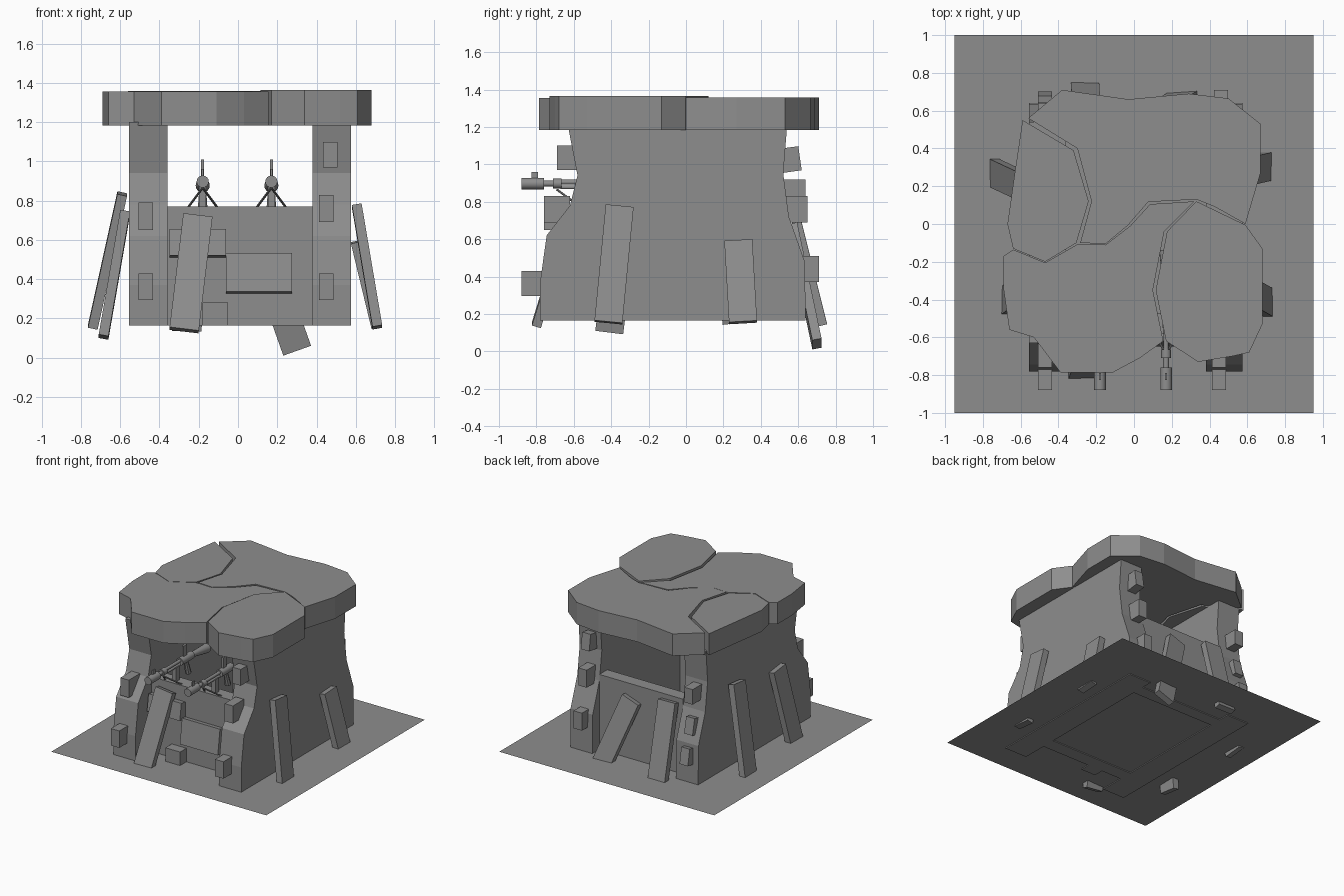
import bpy, bmesh, math
from mathutils import Vector, Matrix

if "Cube" in bpy.data.objects:
    bpy.data.objects.remove(bpy.data.objects["Cube"])

grey = bpy.data.materials.new("stone_grey")
grey.diffuse_color = (0.27, 0.27, 0.27, 1)
grey.use_nodes = True
grey.node_tree.nodes["Principled BSDF"].inputs["Base Color"].default_value = grey.diffuse_color


def finish(bm, name, smooth=False):
    bmesh.ops.recalc_face_normals(bm, faces=bm.faces)
    me = bpy.data.meshes.new(name)
    bm.to_mesh(me)
    bm.free()
    me.materials.append(grey)
    ob = bpy.data.objects.new(name, me)
    bpy.context.collection.objects.link(ob)
    if smooth:
        bpy.ops.object.select_all(action='DESELECT')
        ob.select_set(True)
        bpy.context.view_layer.objects.active = ob
        bpy.ops.object.shade_smooth_by_angle(angle=math.radians(40))
    return ob


def prism(name, pts, offset):
    """Extrude a closed polygon of 3D points along an offset."""
    bm = bmesh.new()
    f = bm.faces.new([bm.verts.new(p) for p in pts])
    r = bmesh.ops.extrude_face_region(bm, geom=[f])
    bmesh.ops.translate(bm, vec=offset,
                        verts=[v for v in r["geom"] if isinstance(v, bmesh.types.BMVert)])
    return finish(bm, name)


def box(name, lo, hi, tilt=0):
    lo, hi = Vector(lo), Vector(hi)
    m = (Matrix.Translation((lo + hi) / 2) @ Matrix.Rotation(math.radians(tilt), 4, 'X')
         @ Matrix.Diagonal((*(hi - lo), 1)))
    bm = bmesh.new()
    bmesh.ops.create_cube(bm, size=1, matrix=m)
    return finish(bm, name)


def plank(name, top, bottom, out, width=0.15, thick=0.05):
    """Flat board between two end centres, its broad face turned to 'out'."""
    top, bottom = Vector(top), Vector(bottom)
    z = (top - bottom).normalized()
    x = z.cross(Vector(out)).normalized()
    y = z.cross(x)
    m = Matrix((x, y, z)).transposed().to_4x4()
    m = (Matrix.Translation((top + bottom) / 2) @ m
         @ Matrix.Diagonal((width, thick, (top - bottom).length, 1)))
    bm = bmesh.new()
    bmesh.ops.create_cube(bm, size=1, matrix=m)
    return finish(bm, name)


def rod(bm, a, b, r1, r2=None, seg=16):
    a, b = Vector(a), Vector(b)
    m = Matrix.Translation((a + b) / 2) @ (b - a).to_track_quat('Z', 'Y').to_matrix().to_4x4()
    bmesh.ops.create_cone(bm, cap_ends=True, segments=seg, radius1=r1,
                          radius2=r1 if r2 is None else r2, depth=(b - a).length, matrix=m)


# Ground sheet
bm = bmesh.new()
bm.faces.new([bm.verts.new(p) for p in
              ((-.95, -1, .172), (.95, -1, .172), (.95, 1, .172), (-.95, 1, .172))])
finish(bm, "ground_sheet")

# Side walls with flared front and back edges
profile = [(-.78, .165), (-.78, .37), (-.745, .62), (-.62, .78), (-.58, .94), (-.63, 1.2),
           (.54, 1.2), (.52, .95), (.55, .72), (.635, .48), (.64, .165)]
for side, x in (("left", -.555), ("right", .38)):
    prism(side + "_wall", [(x, y, z) for y, z in profile], (.195, 0, 0))

# Low panels between the walls
box("front_panel", (-.36, -.58, .165), (.38, -.47, .77))
box("back_panel", (-.36, .45, .165), (.38, .55, .77))
box("upper_front_board", (-.35, -.64, .515), (-.06, -.56, .65), -8)
box("middle_front_board", (-.06, -.635, .33), (.275, -.56, .53), -8)
box("lower_front_board", (-.18, -.66, .165), (-.05, -.57, .28))

# Three cracked roof slabs
slabs = {
    "roof_slab_left": (1.355, [(-.59, .55), (-.32, .39), (-.24, .12), (-.305, -.10), (-.47, -.20),
                               (-.64, -.13), (-.67, 0), (-.63, .28)]),
    "roof_slab_back": (1.358, [(-.56, .56), (-.38, .71), (-.03, .66), (.29, .69), (.5, .665),
                               (.67, .53), (.67, .27), (.59, 0), (.43, .09), (.33, .13),
                               (.075, .117), (-.03, -.005), (-.15, -.105), (-.285, -.10),
                               (-.225, .12), (-.30, .40)]),
    "roof_slab_front": (1.356, [(-.69, -.17), (-.64, -.135), (-.47, -.205), (-.295, -.105),
                                (-.15, -.11), (-.02, -.01), (.085, .105), (.32, .12), (.16, -.04),
                                (.10, -.35), (.155, -.62), (.03, -.71), (-.11, -.785),
                                (-.39, -.785), (-.53, -.6), (-.66, -.56), (-.69, -.35)]),
    "roof_slab_right": (1.365, [(.33, .12), (.59, -.005), (.68, -.13), (.68, -.53), (.61, -.68),
                                (.52, -.70), (.34, -.73), (.17, -.62), (.115, -.35), (.175, -.04)]),
}
for name, (top, pts) in slabs.items():
    prism(name, [(x, y, top) for x, y in pts], (0, 0, 1.183 - top))

# Leaning planks
for name, top, bottom, out, w in (
        ("front_plank", (-.205, -.62, .72), (-.275, -.80, .14), (0, -1, 0), .15),
        ("back_plank_right", (.08, .57, .66), (.30, .70, .04), (0, 1, 0), .15),
        ("back_plank_left", (-.25, .58, .74), (-.26, .73, .14), (0, 1, 0), .15),
        ("right_plank_front", (.605, -.355, .775), (.71, -.415, .155), (1, 0, 0), .15),
        ("right_plank_back", (.60, .28, .59), (.705, .305, .155), (1, 0, 0), .15),
        ("left_plank_back", (-.59, .20, .835), (-.74, .27, .155), (-1, 0, 0), .15),
        ("left_plank_front", (-.575, -.33, .74), (-.685, -.41, .105), (-1, 0, 0), .15)):
    plank(name, top, bottom, out, w)

# Stones jutting from the wall ends: x, y range, z range, tilt
for i, (x, y0, y1, z0, z1, t) in enumerate((
        (-.47, -.76, -.62, .69, .83, 0), (-.47, -.88, -.76, .295, .43, 0),
        (.47, -.69, -.56, .97, 1.10, 0), (.45, -.76, -.62, .69, .83, 0),
        (.45, -.88, -.76, .295, .43, 0),
        (.46, .50, .61, .96, 1.09, 8), (.46, .52, .65, .69, .83, 0),
        (.46, .60, .71, .37, .51, 0), (-.47, .50, .64, .80, .92, 0),
        (-.47, .53, .63, .54, .67, 12), (-.47, .58, .69, .32, .45, 10))):
    if i < 2:
        y0, z0, z1 = (y0, .65, .79) if i == 0 else (y0, z0, z1)
    box("wall_stone_%d" % (i + 1), (x - .037, y0, z0), (x + .037, y1, z1), t)

# Mounted guns on bipods
for side, x in (("left", -.18), ("right", .17)):
    bm = bmesh.new()
    zc = .897
    rod(bm, (x, -.88, zc), (x, -.76, zc), .031)             # muzzle shroud
    rod(bm, (x, -.77, zc), (x, -.70, zc), .016)             # neck
    rod(bm, (x, -.71, zc), (x, -.665, zc), .026)            # collar
    rod(bm, (x, -.67, zc + .008), (x, -.45, zc + .008), .013)   # barrel
    rod(bm, (x, -.67, zc - .02), (x, -.45, zc - .02), .010)     # gas tube
    rod(bm, (x, -.48, zc), (x, -.33, zc), .030)             # receiver
    rod(bm, (x, -.34, zc), (x, -.14, zc - .02), .018, .036)  # stock
    rod(bm, (x, -.40, zc - .02), (x, -.37, .77), .016, .024, 8)  # grip
    for s in (-1, 1):
        rod(bm, (x, -.69, .865), (x + s * .075, -.555, .765), .006, seg=8)  # bipod legs
    for lo, hi in (((-.005, -.825, .92), (.005, -.79, .96)),    # front sight
                   ((-.008, -.44, .92), (.008, -.40, 1.01)),    # rear sight
                   ((-.018, -.55, .765), (.018, -.51, .88))):   # mount post
        c, d = (Vector(lo) + Vector(hi)) / 2, Vector(hi) - Vector(lo)
        bmesh.ops.create_cube(bm, size=1, matrix=Matrix.Translation(c + Vector((x, 0, 0)))
                              @ Matrix.Diagonal((*d, 1)))
    finish(bm, side + "_mounted_gun", smooth=True)
